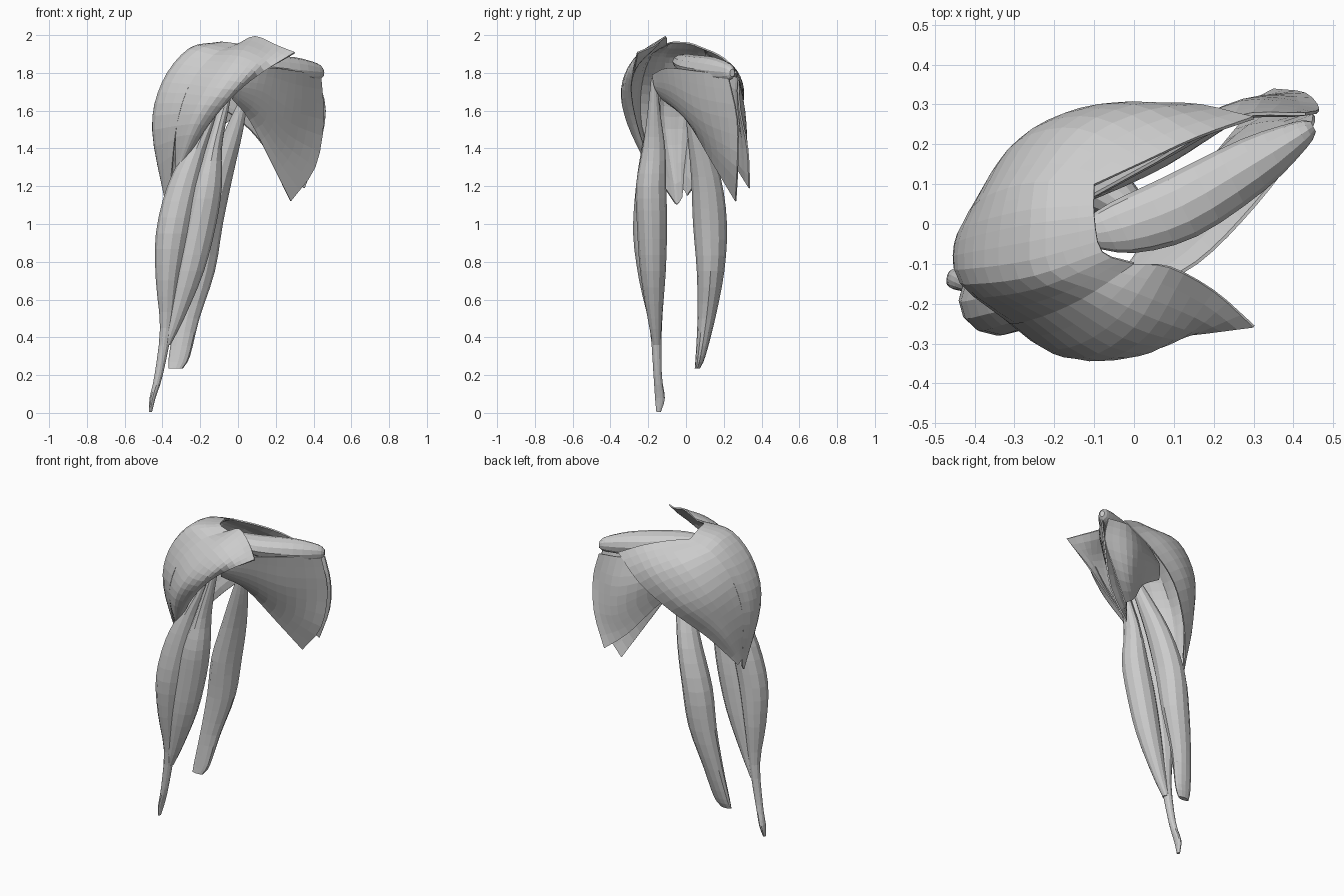
import bpy, bmesh, math
from mathutils import Vector

def catmull(pts, n):
    """Smooth curve through vectors, n steps per span."""
    p = [pts[0] * 2 - pts[1]] + pts + [pts[-1] * 2 - pts[-2]]
    out = []
    for i in range(1, len(p) - 2):
        a, b, c, d = p[i - 1:i + 3]
        for k in range(n):
            t = k / n
            out.append(0.5 * (2 * b + (c - a) * t + (2 * a - 5 * b + 4 * c - d) * t * t
                              + (3 * b - a - 3 * c + d) * t ** 3))
    return out + [pts[-1]]

def finish(name, bm):
    bmesh.ops.remove_doubles(bm, verts=bm.verts, dist=0.0005)
    bmesh.ops.recalc_face_normals(bm, faces=bm.faces)
    me = bpy.data.meshes.new(name)
    bm.to_mesh(me)
    bm.free()
    ob = bpy.data.objects.new(name, me)
    bpy.context.collection.objects.link(ob)
    return ob

def sheet(name, fibres, thick, centre):
    """Muscle sheet spanned by fibre curves, swelling toward the given centre."""
    curves = [catmull([Vector(p) for p in f], 4) for f in fibres]
    cols = [catmull([c[j] for c in curves], 3) for j in range(len(curves[0]))]
    nu, nv, centre = len(cols), len(cols[0]), Vector(centre)
    bm = bmesh.new()
    outer = [[bm.verts.new(p) for p in c] for c in cols]
    inner = []
    for i in range(nu):
        row = []
        for j in range(nv):
            du = cols[min(i + 1, nu - 1)][j] - cols[max(i - 1, 0)][j]
            dv = cols[i][min(j + 1, nv - 1)] - cols[i][max(j - 1, 0)]
            n = du.cross(dv).normalized()
            if n.dot(centre - cols[i][j]) < 0:
                n = -n
            s = math.sin(math.pi * i / (nu - 1)) * math.sin(math.pi * j / (nv - 1))
            row.append(bm.verts.new(cols[i][j] + n * (0.008 + thick * max(s, 0) ** 0.6)))
        inner.append(row)
    for g in (outer, inner):
        for i in range(nu - 1):
            for j in range(nv - 1):
                bm.faces.new((g[i][j], g[i + 1][j], g[i + 1][j + 1], g[i][j + 1]))
    rim = ([(i, 0) for i in range(nu)] + [(nu - 1, j) for j in range(1, nv)]
           + [(i, nv - 1) for i in range(nu - 2, -1, -1)] + [(0, j) for j in range(nv - 2, 0, -1)])
    for (a, b), (c, d) in zip(rim, rim[1:] + rim[:1]):
        bm.faces.new((outer[a][b], outer[c][d], inner[c][d], inner[a][b]))
    return finish(name, bm)

def belly(name, stations, axes=((1, 0, 0), (0, 1, 0)), sides=12):
    """Spindle muscle lofted through (x, y, z, radius a, radius b) stations."""
    mid = catmull([Vector(s[:3]) for s in stations], 3)
    rad = catmull([Vector((s[3], s[4], 0)) for s in stations], 3)
    a, b = Vector(axes[0]).normalized(), Vector(axes[1]).normalized()
    bm = bmesh.new()
    rings = []
    for m, r in zip(mid, rad):
        rings.append([bm.verts.new(m + a * r.x * math.cos(t) + b * r.y * math.sin(t))
                      for t in (2 * math.pi * k / sides for k in range(sides))])
    for p, q in zip(rings, rings[1:]):
        for k in range(sides):
            bm.faces.new((p[k], p[(k + 1) % sides], q[(k + 1) % sides], q[k]))
    bm.faces.new(rings[0])
    bm.faces.new(rings[-1])
    return finish(name, bm)

core = (-0.1, 0, 1.6)
# seams shared by neighbouring shoulder sheets
front_seam = [(0, -.1, 1.955), (-.13, -.188, 1.895), (-.255, -.24, 1.74), (-.325, -.24, 1.52)]
rear_seam = [(-.1, .1, 1.93), (-.25, .105, 1.89), (-.37, .07, 1.74), (-.42, .02, 1.5)]

# shoulder cap: front, side and rear sheets
sheet("front_shoulder_muscle", [
    front_seam + [(-.33, -.17, 1.28)],
    [(.09, -.11, 1.995), (0, -.26, 1.89), (-.12, -.335, 1.72), (-.23, -.31, 1.53), (-.32, -.19, 1.28)],
    [(.2, -.17, 1.95), (.1, -.29, 1.85), (-.02, -.335, 1.71), (-.17, -.29, 1.52), (-.315, -.19, 1.28)],
    [(.3, -.26, 1.91), (.14, -.28, 1.81), (0, -.29, 1.7), (-.15, -.26, 1.53), (-.31, -.18, 1.28)]],
    0.04, core)
sheet("side_shoulder_muscle", [
    front_seam + [(-.36, -.12, 1.2)],
    [(-.08, -.07, 1.965), (-.25, -.13, 1.925), (-.39, -.15, 1.75), (-.44, -.14, 1.5), (-.38, -.06, 1.11)],
    [(-.1, .02, 1.96), (-.26, 0, 1.925), (-.4, -.03, 1.74), (-.452, -.05, 1.5), (-.385, -.04, 1.11)],
    rear_seam + [(-.39, -.02, 1.14)]],
    0.06, core)
sheet("rear_shoulder_muscle", [
    rear_seam + [(-.395, -.02, 1.18)],
    [(.03, .16, 1.905), (-.14, .24, 1.83), (-.29, .21, 1.66), (-.37, .1, 1.45), (-.395, -.01, 1.18)],
    [(.16, .22, 1.865), (0, .3, 1.75), (-.18, .275, 1.59), (-.33, .14, 1.4), (-.39, 0, 1.17)],
    [(.3, .27, 1.8), (.12, .305, 1.66), (-.08, .27, 1.52), (-.26, .15, 1.35), (-.38, .01, 1.15)]],
    0.05, core)

# shoulder blade muscles: back layer, front layer and upper strip
sheet("blade_back_muscle", [
    [(.43, .28, 1.76), (.25, .27, 1.78), (.05, .16, 1.8), (-.15, .05, 1.78)],
    [(.465, .29, 1.6), (.27, .31, 1.6), (.05, .2, 1.68), (-.15, .06, 1.74)],
    [(.43, .33, 1.4), (.27, .31, 1.42), (.07, .19, 1.57), (-.15, .06, 1.7)],
    [(.35, .34, 1.19), (.22, .27, 1.3), (.06, .15, 1.5), (-.15, .05, 1.66)]],
    0.04, (.2, 0, 1.6))
sheet("blade_front_muscle", [
    [(.44, .22, 1.79), (.31, .05, 1.81), (.16, -.1, 1.825), (0, -.18, 1.79)],
    [(.455, .27, 1.55), (.29, .08, 1.6), (.13, -.08, 1.7), (-.01, -.17, 1.73)],
    [(.41, .27, 1.3), (.25, .13, 1.42), (.11, -.03, 1.59), (-.02, -.15, 1.69)],
    [(.28, .26, 1.12), (.18, .14, 1.32), (.06, 0, 1.55), (-.03, -.13, 1.66)]],
    0.05, (0, .4, 1.6))
belly("blade_top_muscle", [
    (.45, .245, 1.8, .015, .02), (.42, .225, 1.805, .035, .045), (.3, .15, 1.815, .07, .068),
    (.12, .045, 1.835, .085, .06), (-.03, -.01, 1.86, .07, .04), (-.13, -.03, 1.86, .03, .02)],
    axes=((-.5, 1, 0), (0, 0, 1)))

# upper arm: two front heads with a shared lower tendon
belly("front_arm_outer_head", [
    (-.1, -.15, 1.75, .012, .015), (-.14, -.165, 1.58, .025, .03), (-.22, -.175, 1.4, .055, .06),
    (-.29, -.185, 1.2, .085, .08), (-.345, -.195, .95, .09, .085), (-.37, -.18, .7, .065, .068),
    (-.38, -.16, .45, .033, .032), (-.42, -.15, .2, .022, .022), (-.452, -.138, .08, .016, .026),
    (-.463, -.145, 0.005, .008, .012)])
belly("front_arm_inner_head", [
    (-.03, -.17, 1.77, .013, .015), (-.085, -.17, 1.58, .03, .035), (-.13, -.17, 1.4, .045, .06),
    (-.165, -.185, 1.2, .08, .08), (-.205, -.18, 1.0, .09, .08), (-.26, -.175, .75, .08, .068),
    (-.33, -.165, .5, .045, .038), (-.375, -.155, .36, .018, .02)])

# upper arm: rear muscle
belly("rear_arm_muscle", [
    (.03, .01, 1.66, .02, .018), (-.02, .05, 1.5, .048, .045), (-.1, .105, 1.25, .072, .078),
    (-.17, .127, 1.0, .09, .09), (-.21, .13, .75, .088, .073), (-.27, .108, .5, .066, .047),
    (-.31, .077, .3, .056, .026), (-.33, .06, .235, .038, .014)])
